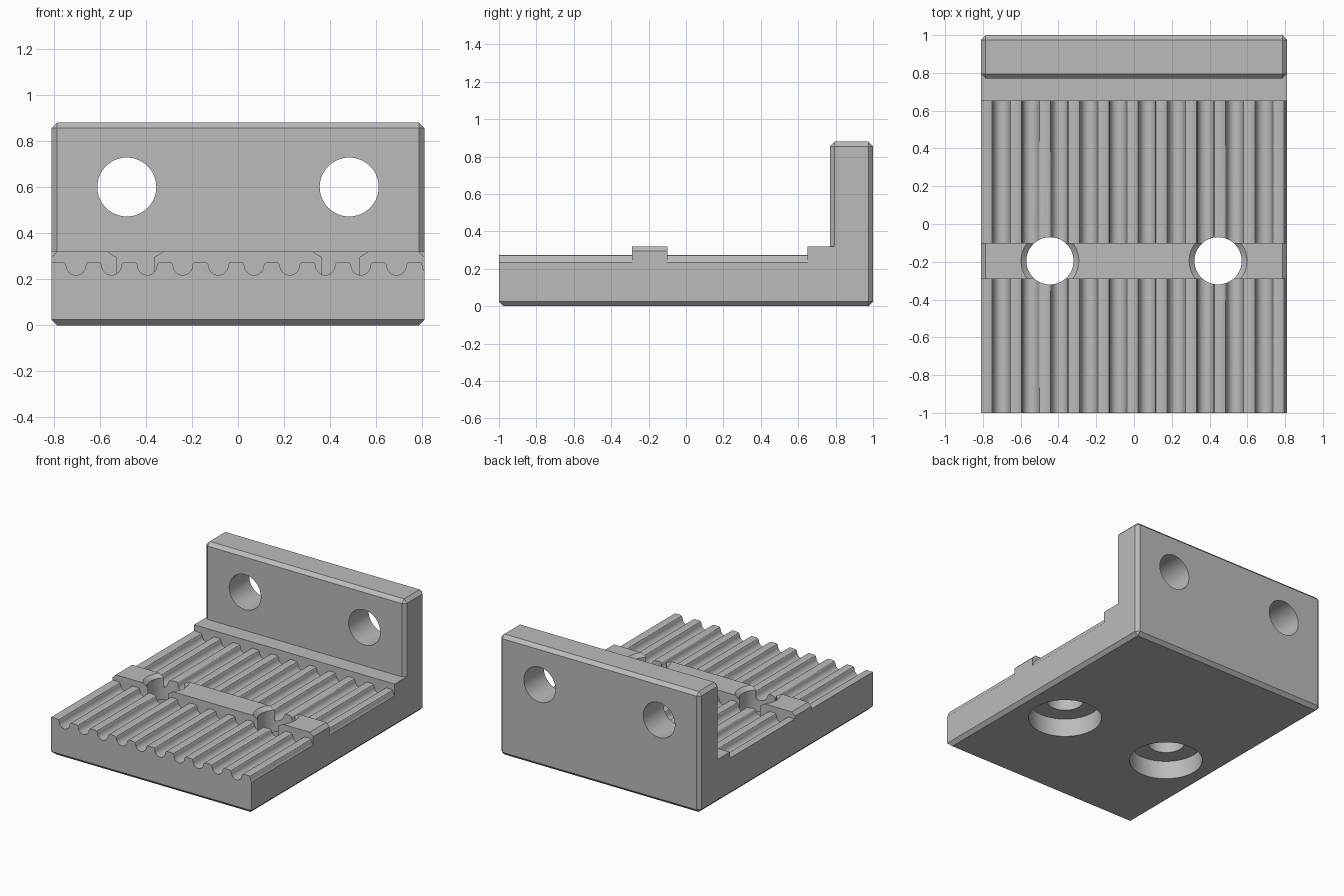
import bpy, bmesh, math
from mathutils import Matrix

cube = bpy.data.objects.get("Cube")
if cube:
    bpy.data.objects.remove(cube, do_unlink=True)

HALF = 0.81        # half width
CH = 0.025         # chamfer
DECK, RAISED, TOP = 0.275, 0.32, 0.88

grey = bpy.data.materials.new("plain grey")
grey.use_nodes = True
grey.diffuse_color = (0.5, 0.5, 0.5, 1)
grey.node_tree.nodes["Principled BSDF"].inputs["Base Color"].default_value = (0.5, 0.5, 0.5, 1)


def prism(bm, points, shift):
    """Closed solid swept from a flat outline along one vector."""
    face = bm.faces.new([bm.verts.new(p) for p in points])
    out = bmesh.ops.extrude_face_region(bm, geom=[face])["geom"]
    bmesh.ops.translate(bm, verts=[v for v in out if isinstance(v, bmesh.types.BMVert)], vec=shift)


def chamfer(bm, rule):
    edges = [e for e in bm.edges if rule(*(e.verts[0].co + e.verts[1].co) / 2)]
    bmesh.ops.bevel(bm, geom=edges, offset=CH, offset_type='OFFSET',
                    segments=1, affect='EDGES', profile=0.5)


def finish(bm, name):
    bmesh.ops.recalc_face_normals(bm, faces=bm.faces[:])
    mesh = bpy.data.meshes.new(name)
    bm.to_mesh(mesh)
    bm.free()
    mesh.materials.append(grey)
    obj = bpy.data.objects.new(name, mesh)
    bpy.context.collection.objects.link(obj)
    return obj


def combine(target, tool, operation):
    mod = target.modifiers.new(tool.name, 'BOOLEAN')
    mod.operation, mod.solver, mod.object = operation, 'EXACT', tool
    bpy.context.view_layer.objects.active = target
    bpy.ops.object.modifier_apply(modifier=mod.name)
    bpy.data.objects.remove(tool, do_unlink=True)


def near(a, b):
    return abs(a - b) < 1e-4


# Base plate with raised crossbar and rear step
bm = bmesh.new()
outline = [(-1, 0), (1, 0), (1, RAISED), (0.65, RAISED), (0.65, DECK), (-0.1, DECK),
           (-0.1, RAISED), (-0.29, RAISED), (-0.29, DECK), (-1, DECK)]
prism(bm, [(-HALF, y, z) for y, z in outline], (2 * HALF, 0, 0))
chamfer(bm, lambda x, y, z: near(z, 0)
        or (near(abs(x), HALF) and near(y, 1))
        or (near(abs(x), HALF) and near(z, RAISED) and y < 0))
bracket = finish(bm, "mounting_bracket")

# Upright wall
bm = bmesh.new()
prism(bm, [(-HALF, 0.77, RAISED), (HALF, 0.77, RAISED), (HALF, 1, RAISED), (-HALF, 1, RAISED)],
      (0, 0, TOP - RAISED))
chamfer(bm, lambda x, y, z: z > RAISED + 0.01)
combine(bracket, finish(bm, "upright_wall"), 'UNION')

# Rounded belt grooves in front of and behind the crossbar
PITCH, R = 0.1545, 0.042
side = [(0.056, DECK + 0.03), (0.056, DECK), (0.048, DECK - 0.004), (0.043, DECK - 0.012)]
arc = [(R * math.cos(a), 0.26 - R * math.sin(a))
       for a in (math.pi * i / 12 for i in range(1, 12))]
groove = side + arc + [(-x, z) for x, z in reversed(side)]
bm = bmesh.new()
for y0, y1 in ((-1.1, -0.29), (-0.1, 0.65)):
    for k in range(11):
        cx = -0.703 + PITCH * k
        prism(bm, [(cx + x, y0, z) for x, z in groove], (0, y1 - y0, 0))
combine(bracket, finish(bm, "belt_grooves"), 'DIFFERENCE')

# Counterbored vertical holes with a flared mouth
bore = [(0.246, -0.1), (0.246, 0.135), (0.125, 0.135), (0.125, 0.295), (0.181, 0.345)]
SIDES = 64
bm = bmesh.new()
for s in (-1, 1):
    rings = []
    for r, z in bore:
        rings.append([bm.verts.new((s * 0.445 + r * math.cos(t), -0.195 + r * math.sin(t), z))
                      for t in (math.tau * i / SIDES for i in range(SIDES))])
    for low, high in zip(rings, rings[1:]):
        for i in range(SIDES):
            j = (i + 1) % SIDES
            bm.faces.new((low[i], low[j], high[j], high[i]))
    bm.faces.new(rings[0])
    bm.faces.new(rings[-1])
combine(bracket, finish(bm, "screw_holes"), 'DIFFERENCE')

# Round holes through the wall
bm = bmesh.new()
for s in (-1, 1):
    place = Matrix.Translation((s * 0.4825, 0.9, 0.6)) @ Matrix.Rotation(math.pi / 2, 4, 'X')
    bmesh.ops.create_cone(bm, cap_ends=True, segments=SIDES, radius1=0.128, radius2=0.128,
                          depth=0.5, matrix=place)
combine(bracket, finish(bm, "wall_holes"), 'DIFFERENCE')

# Smooth curved walls, crisp edges
bpy.ops.object.select_all(action='DESELECT')
bracket.select_set(True)
bpy.context.view_layer.objects.active = bracket
bpy.ops.object.shade_smooth_by_angle(angle=math.radians(30))
